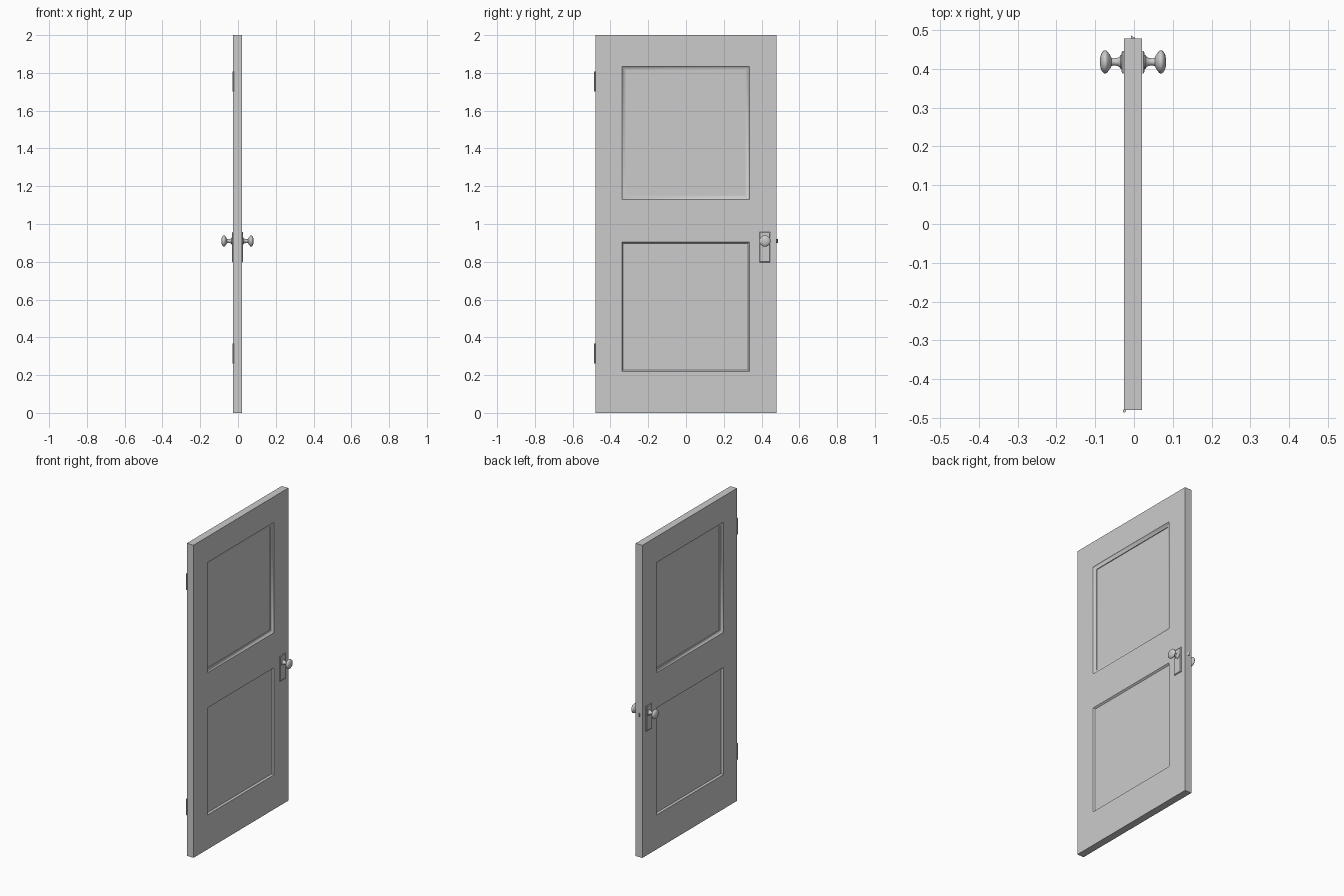
import bpy, bmesh, math
from mathutils import Matrix, Vector

if "Cube" in bpy.data.objects:
    bpy.data.objects.remove(bpy.data.objects["Cube"])


def material(name, value):
    m = bpy.data.materials.new(name)
    m.diffuse_color = (value, value, value, 1)
    m.use_nodes = True
    m.node_tree.nodes["Principled BSDF"].inputs["Base Color"].default_value = m.diffuse_color
    return m


GREY = material("light grey", 0.6)


def finish(name, bm, angle=40):
    bmesh.ops.recalc_face_normals(bm, faces=bm.faces)
    me = bpy.data.meshes.new(name)
    bm.to_mesh(me)
    bm.free()
    me.materials.append(GREY)
    ob = bpy.data.objects.new(name, me)
    bpy.context.collection.objects.link(ob)
    bpy.ops.object.select_all(action='DESELECT')
    ob.select_set(True)
    bpy.context.view_layer.objects.active = ob
    bpy.ops.object.shade_smooth_by_angle(angle=math.radians(angle))
    return ob


def box(lo, hi):
    bm = bmesh.new()
    bmesh.ops.create_cube(bm, size=1)
    lo, hi = Vector(lo), Vector(hi)
    for v in bm.verts:
        v.co = (lo + hi) / 2 + v.co * (hi - lo)
    return bm


X0, X1 = -0.026, 0.021          # door faces
KNOB_Y, KNOB_Z = 0.418, 0.91

# Door slab with moulded recesses on both faces
bm = box((X0, -0.479, 0), (X1, 0.478, 2))
cuts = [((0, y, 0), (0, 1, 0)) for y in (-0.34, 0.335)]
cuts += [((0, 0, z), (0, 0, 1)) for z in (0.22, 0.905, 1.13, 1.835)]
for co, no in cuts:
    bmesh.ops.bisect_plane(bm, geom=bm.verts[:] + bm.edges[:] + bm.faces[:],
                           plane_co=co, plane_no=no)


def recess(z, steps):
    bm.normal_update()
    faces = [f for f in bm.faces if abs(f.normal.x) > 0.9
             and abs(f.calc_center_median().y) < 0.1
             and abs(f.calc_center_median().z - z) < 0.1]
    for width, depth in steps:
        bmesh.ops.inset_individual(bm, faces=faces, thickness=width, depth=-depth)


recess(0.56, [(0.011, 0.010)])                                  # lower panel
recess(1.48, [(0.009, 0.008), (0.019, 0.003), (0.0008, 0.004)])  # upper pane
finish("door_slab", bm, 50)

# Knobs, turned from a profile of (distance from door, radius)
profile = [(0.0, 0.018), (0.008, 0.018), (0.011, 0.013), (0.018, 0.010),
           (0.026, 0.009), (0.032, 0.011), (0.035, 0.017)]
profile += [(0.048 - 0.0135 * math.cos(a), 0.030 * math.sin(a))
            for a in [math.radians(d) for d in range(50, 180, 16)]]
profile += [(0.0615, 0.0)]


def knob(name, side, start):
    bm = bmesh.new()
    vs = [bm.verts.new((start + side * d, KNOB_Y + r, KNOB_Z)) for d, r in profile]
    es = [bm.edges.new(p) for p in zip(vs, vs[1:])]
    bmesh.ops.spin(bm, geom=vs + es, cent=(0, KNOB_Y, KNOB_Z), axis=(1, 0, 0),
                   angle=math.tau, steps=24, use_duplicate=False)
    bmesh.ops.remove_doubles(bm, verts=bm.verts, dist=0.0002)
    finish(name, bm)


# Lock plates with a chamfered outer face
def plate(name, side, start):
    a, b = sorted((start - side * 0.002, start + side * 0.003))
    bm = box((a, 0.388, 0.797), (b, 0.446, 0.958))
    bm.normal_update()
    front = [f for f in bm.faces if f.normal.x * side > 0.9]
    bmesh.ops.inset_individual(bm, faces=front, thickness=0.006, depth=0.003)
    finish(name, bm, 25)


for tag, side, start in (("right", 1, X1), ("left", -1, X0)):
    plate("lock_plate_" + tag, side, start)
    knob("knob_" + tag, side, start + side * 0.0005)

# Latch bolt with a slanted nose
bm = box((-0.008, 0.470, 0.900), (0.003, 0.486, 0.920))
for v in bm.verts:
    if v.co.y > 0.48 and v.co.x > 0:
        v.co.y = 0.480
finish("latch_bolt", bm)

# Hinge knuckles
for tag, z in (("lower", 0.315), ("upper", 1.755)):
    bm = bmesh.new()
    bmesh.ops.create_cone(bm, cap_ends=True, segments=12, radius1=0.004,
                          radius2=0.004, depth=0.105,
                          matrix=Matrix.Translation((-0.025, -0.482, z)))
    finish("hinge_" + tag, bm)
